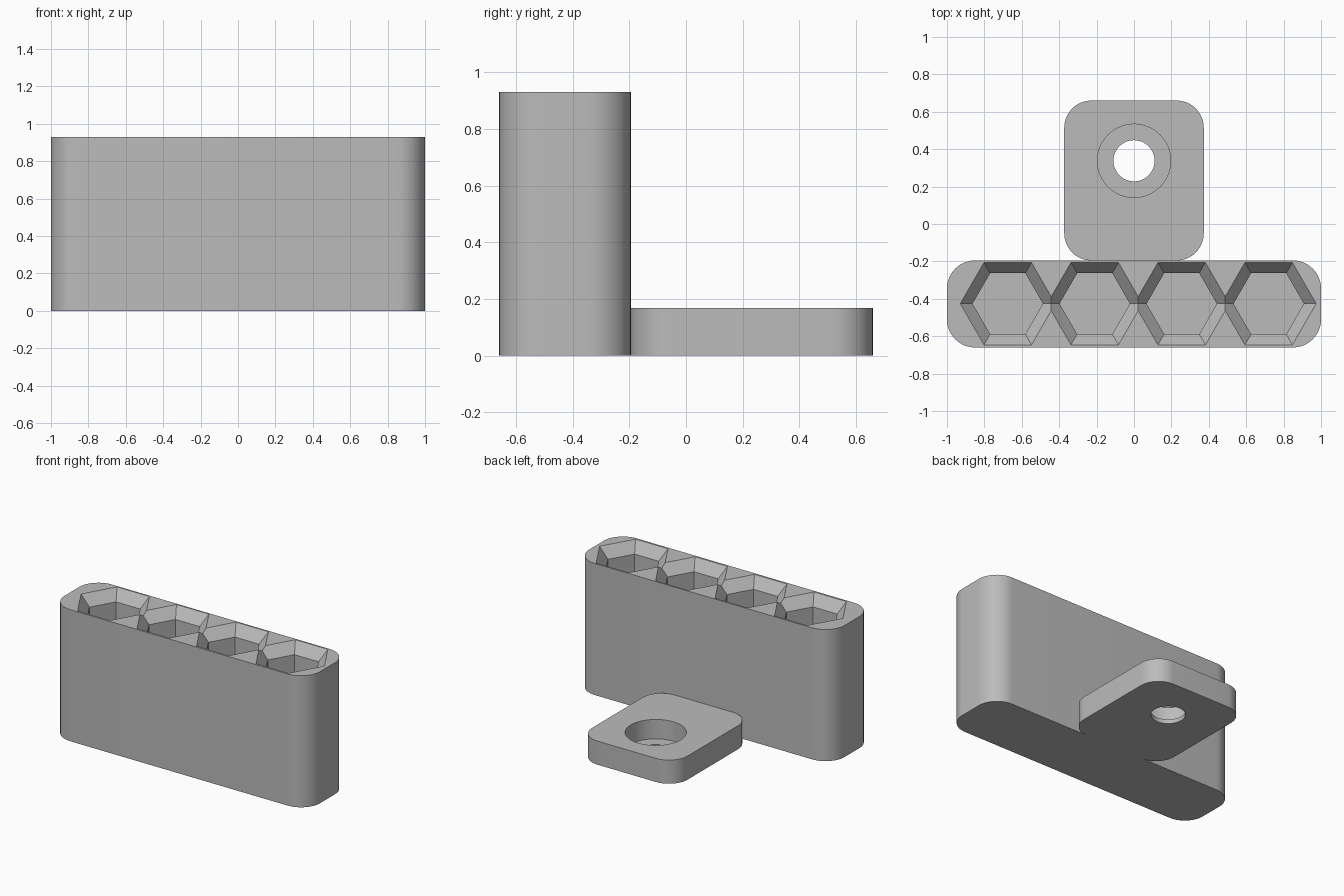
import bpy, bmesh, math

cube = bpy.data.objects.get("Cube")
if cube:
    bpy.data.objects.remove(cube, do_unlink=True)

grey = bpy.data.materials.new("plain grey")
grey.use_nodes = True
grey.diffuse_color = (0.5, 0.5, 0.5, 1)
grey.node_tree.nodes["Principled BSDF"].inputs["Base Color"].default_value = (0.5, 0.5, 0.5, 1)


def loft(name, rings):
    """Closed solid skinned through rings of equal point count, bottom to top."""
    bm = bmesh.new()
    loops = [[bm.verts.new(p) for p in ring] for ring in rings]
    for low, high in zip(loops, loops[1:]):
        for i in range(len(low)):
            j = (i + 1) % len(low)
            bm.faces.new((low[i], low[j], high[j], high[i]))
    bm.faces.new(loops[0][::-1])
    bm.faces.new(loops[-1])
    mesh = bpy.data.meshes.new(name)
    bm.to_mesh(mesh)
    bm.free()
    mesh.materials.append(grey)
    obj = bpy.data.objects.new(name, mesh)
    bpy.context.collection.objects.link(obj)
    return obj


def polygon(x, y, z, radius, sides):
    return [(x + radius * math.cos(math.tau * i / sides),
             y + radius * math.sin(math.tau * i / sides), z) for i in range(sides)]


def rounded_rect(x0, x1, y0, y1, z, r, steps=12):
    corners = [(x1 - r, y1 - r), (x0 + r, y1 - r), (x0 + r, y0 + r), (x1 - r, y0 + r)]
    points = []
    for quarter, (cx, cy) in enumerate(corners):
        for i in range(steps + 1):
            a = math.pi / 2 * (quarter + i / steps)
            points.append((cx + r * math.cos(a), cy + r * math.sin(a), z))
    return points


def rounded_block(name, x0, x1, y0, y1, height, r):
    return loft(name, [rounded_rect(x0, x1, y0, y1, z, r) for z in (0, height)])


def cut(target, cutters):
    """Subtract the cutters, bake the result and shade it."""
    for c in cutters:
        mod = target.modifiers.new("cut", "BOOLEAN")
        mod.operation, mod.solver, mod.object = "DIFFERENCE", "EXACT", c
    bpy.context.view_layer.update()
    baked = bpy.data.meshes.new_from_object(
        target.evaluated_get(bpy.context.evaluated_depsgraph_get()))
    target.modifiers.clear()
    target.data = baked
    for c in cutters:
        bpy.data.objects.remove(c, do_unlink=True)
    bpy.ops.object.select_all(action="DESELECT")
    target.select_set(True)
    bpy.context.view_layer.objects.active = target
    bpy.ops.object.shade_smooth_by_angle(angle=math.radians(25))


# Holder block with four flared hexagonal sockets
HEIGHT, FLOOR, FLARE = 0.93, 0.165, 0.075
WIDE, NARROW = 0.254, 0.188
block = rounded_block("holder_block", -1, 1, -0.66, -0.195, HEIGHT, 0.15)
sockets = []
for i in range(4):
    x, y = -0.675 + 0.465 * i, -0.426
    extra = 0.02  # continue the flare above the top face
    over = WIDE + (WIDE - NARROW) * extra / FLARE
    sockets.append(loft("socket_cutter", [
        polygon(x, y, FLOOR, NARROW, 6),
        polygon(x, y, HEIGHT - FLARE, NARROW, 6),
        polygon(x, y, HEIGHT + extra, over, 6)]))
cut(block, sockets)

# Mounting tab with a counterbored screw hole
tab = rounded_block("mounting_tab", -0.373, 0.373, -0.195, 0.66, 0.167, 0.145)
LIP = 0.03
cut(tab, [loft("screw_hole_cutter", [
    polygon(0, 0.338, -0.1, 0.11, 64),
    polygon(0, 0.338, LIP, 0.11, 64),
    polygon(0, 0.338, LIP, 0.196, 64),
    polygon(0, 0.338, 0.3, 0.196, 64)])])
